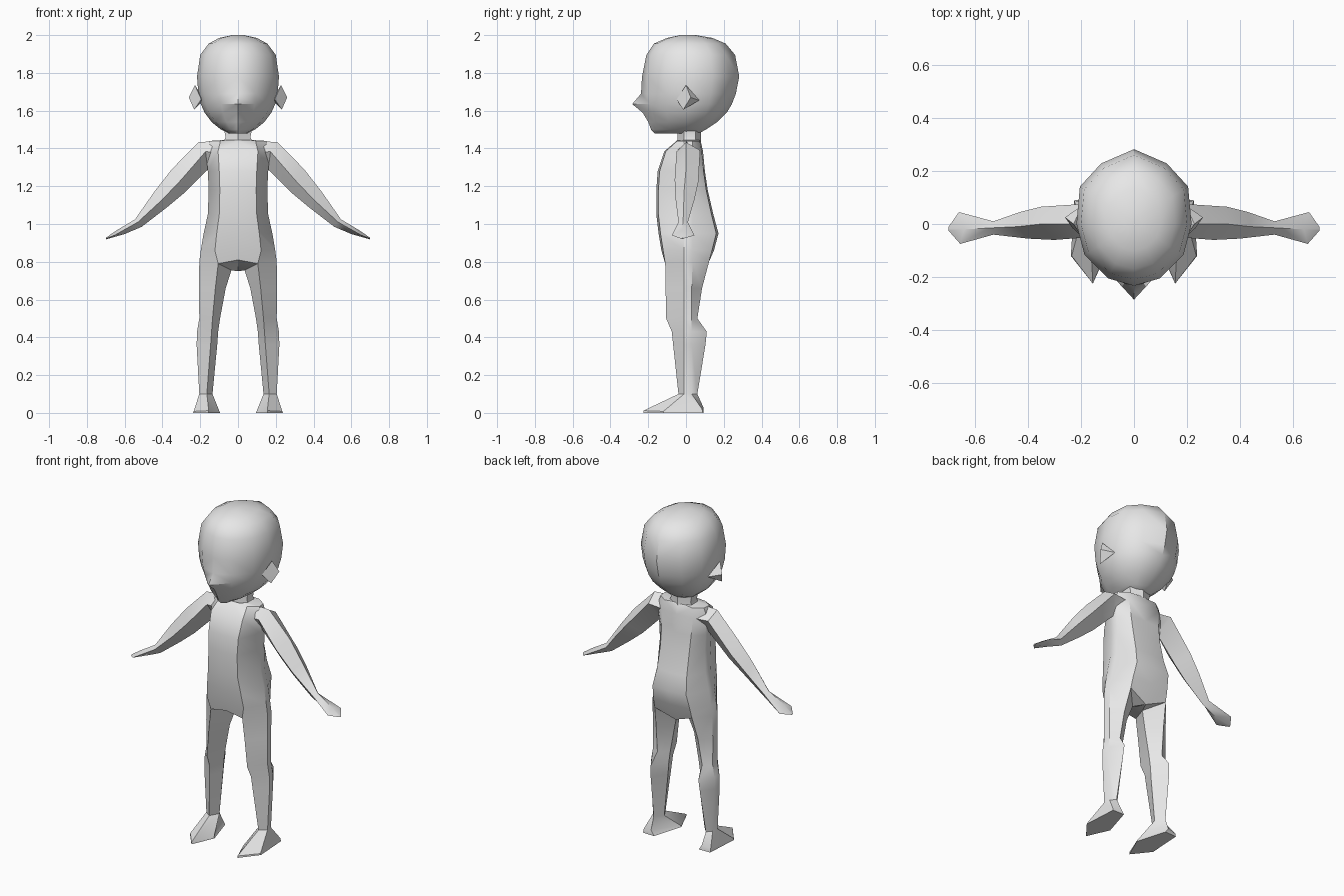
import bpy, bmesh, math
from mathutils import Vector

skin = bpy.data.materials.new("plain_grey")
skin.diffuse_color = (0.8, 0.8, 0.8, 1)


def skin_faces(rings, closed=False, cap_start=False, cap_end=False):
    """Polygons that join a row of point rings."""
    polys = []
    for a, b in zip(rings, rings[1:]):
        n = len(a)
        for i in range(n if closed else n - 1):
            j = (i + 1) % n
            polys.append([a[i], a[j], b[j], b[i]])
    if cap_start:
        polys.append(rings[0])
    if cap_end:
        polys.append(rings[-1])
    return polys


def build(name, polys, mirrored=True, hull=False, angle=35):
    """Make an object from polygons, with their mirror image across x."""
    bm = bmesh.new()
    for s in ((1, -1) if mirrored else (1,)):
        if hull:
            verts = [bm.verts.new((s * p[0], p[1], p[2])) for p in polys]
            bmesh.ops.convex_hull(bm, input=verts)
            continue
        for poly in polys:
            bm.faces.new([bm.verts.new((s * p[0], p[1], p[2])) for p in poly])
    bmesh.ops.remove_doubles(bm, verts=bm.verts, dist=0.0005)
    bmesh.ops.recalc_face_normals(bm, faces=bm.faces)
    me = bpy.data.meshes.new(name)
    bm.to_mesh(me)
    bm.free()
    me.materials.append(skin)
    me.shade_smooth()
    me.set_sharp_from_angle(angle=math.radians(angle))
    ob = bpy.data.objects.new(name, me)
    bpy.context.collection.objects.link(ob)
    return ob


# Torso: half rings from front centre round the side to back centre
def torso_ring(z, w, yf, yb):
    return [(0, yf, z), (.62 * w, .93 * yf, z), (w, -.01, z),
            (.97 * w, .035, z), (.62 * w, .93 * yb, z), (0, yb, z)]


torso = [torso_ring(*r) for r in (
    (1.445, .07, -.045, .075), (1.44, .15, -.05, .078), (1.385, .17, -.115, .09),
    (1.28, .16, -.15, .10), (1.18, .155, -.157, .115), (1.05, .16, -.157, .145),
    (.95, .182, -.145, .172), (.86, .197, -.13, .148))]
hip = [(0, -.115, .81), (.105, -.11, .79), (.205, -.01, .80),
       (.20, .035, .80), (.125, .122, .80), (0, .10, .75)]
torso.append(hip)
crotch = (.035, .03, .755)


# Legs: front, outer front, outer back, back and inner edges
def leg_ring(z, xf, yf, xo, xb, yb, xi):
    return [(xf, yf, z), (xo, -.01, z), (xo - .005, .03, z), (xb, yb, z), (xi, .015, z)]


leg = [hip[1:5] + [crotch]] + [leg_ring(*r) for r in (
    (.66, .12, -.108, .206, .14, .085, .065),
    (.50, .135, -.105, .205, .15, .06, .095),
    (.43, .14, -.075, .217, .16, .11, .105),
    (.36, .145, -.068, .219, .165, .103, .11),
    (.10, .165, -.04, .205, .175, .06, .135))]
# Feet
leg.append([(.155, -.225, .012), (.235, -.12, .008), (.225, .085, .02),
            (.17, .092, .03), (.098, -.09, .008)])
leg.append([(.155, -.225, 0), (.238, -.12, 0), (.225, .09, 0),
            (.15, .092, 0), (.095, -.09, 0)])

groin = [[hip[0], hip[1], crotch], [hip[0], crotch, hip[5]], [crotch, hip[4], hip[5]]]
build("body", skin_faces(torso) + skin_faces(leg, True, False, True) + groin)

# Arms with hands: top, front, bottom and back edges
arm = [
    [(.10, 0, 1.44), (.10, -.05, 1.38), (.12, 0, 1.29), (.10, .07, 1.38)],
    [(.21, .0, 1.433), (.172, -.05, 1.383), (.16, .01, 1.29), (.20, .075, 1.39)],
    [(.35, .0, 1.29), (.30, -.06, 1.235), (.29, .0, 1.16), (.35, .065, 1.22)],
    [(.44, -.01, 1.175), (.40, -.055, 1.13), (.38, -.01, 1.085), (.43, .045, 1.13)],
    [(.545, -.015, 1.025), (.53, -.04, 1.01), (.51, -.015, .985), (.53, .01, 1.01)],
    [(.64, -.02, .968), (.655, -.075, .94), (.60, -.02, .947), (.66, .045, .94)],
    [(.70, -.018, .927), (.70, -.024, .923), (.698, -.018, .919), (.70, -.012, .923)]]
build("arms", skin_faces(arm, True, True, True))

# Neck
neck = [[(0, -.045, z), (w, -.01, z), (w, .05, z), (0, .08, z)]
        for z, w in ((1.43, .078), (1.46, .066), (1.51, .075))]
build("neck", skin_faces(neck))


# Head: half rings with a separate front centre for the nose
def head_ring(z, w, yf, yb, nose=0):
    return [(0, yf - nose, z), (.45 * w, .88 * yf, z), (.86 * w, .5 * yf, z), (w, 0, z),
            (.94 * w, .5 * yb, z), (.57 * w, .81 * yb, z), (0, yb, z)]


head = [head_ring(*r) for r in (
    (2.0, .03, -.03, .05), (1.985, .10, -.10, .14), (1.955, .155, -.17, .21),
    (1.895, .20, -.21, .26), (1.78, .217, -.233, .282), (1.69, .21, -.228, .264, .01),
    (1.635, .197, -.215, .243, .07), (1.59, .177, -.205, .216, .025),
    (1.54, .14, -.19, .165, .01), (1.50, .09, -.175, .105, .01),
    (1.48, .05, -.165, .07))]
build("head", skin_faces(head, False, True, True), angle=40)

# Ears: small faceted wedges
build("ears", [(.228, 0, 1.735), (.195, -.05, 1.66), (.232, -.015, 1.605),
               (.26, .025, 1.67), (.195, .07, 1.655), (.18, 0, 1.66)], hull=True, angle=20)
